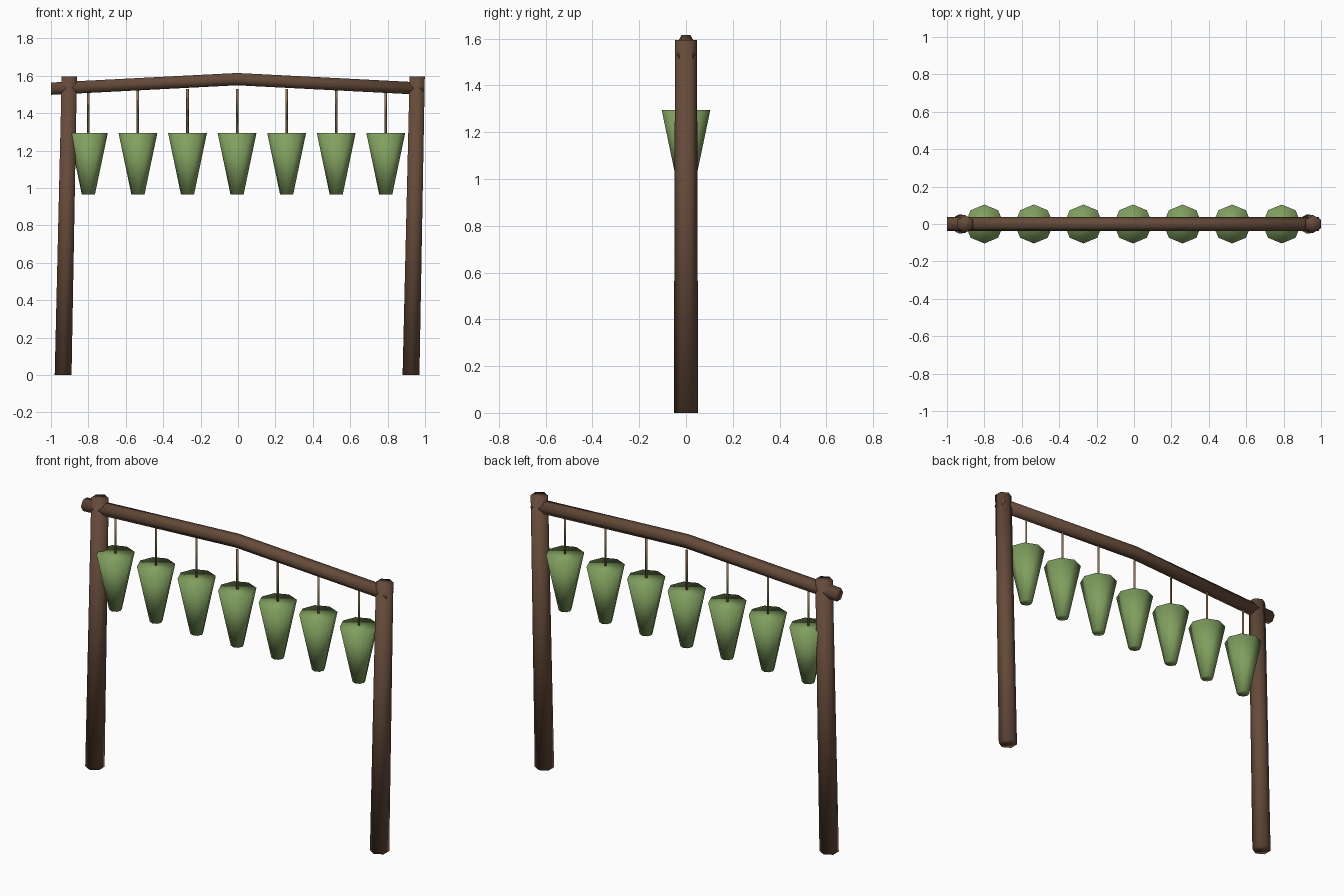
import bpy
import bmesh
from math import cos, sin, pi
from mathutils import Vector

cube = bpy.data.objects.get("Cube")
if cube:
    bpy.data.objects.remove(cube, do_unlink=True)


def material(name, colour):
    mat = bpy.data.materials.new(name)
    mat.use_nodes = True
    mat.diffuse_color = (*colour, 1)
    bsdf = mat.node_tree.nodes["Principled BSDF"]
    bsdf.inputs["Base Color"].default_value = (*colour, 1)
    bsdf.inputs["Roughness"].default_value = 0.9
    return mat


wood = material("brown wood", (0.13, 0.07, 0.042))
leaf = material("leaf green", (0.22, 0.35, 0.115))
twine = material("tan twine", (0.27, 0.18, 0.09))


def loft(name, rings, sides, u, v, mat):
    """Skin polygon rings (centre, radius) spanned by axes u and v, capped and smooth."""
    u, v = Vector(u), Vector(v)
    bm = bmesh.new()
    loops = []
    for centre, radius in rings:
        angles = [2 * pi * i / sides for i in range(sides)]
        loops.append([bm.verts.new(Vector(centre) + radius * (cos(a) * u + sin(a) * v))
                      for a in angles])
    for low, high in zip(loops, loops[1:]):
        for i in range(sides):
            j = (i + 1) % sides
            bm.faces.new((low[i], low[j], high[j], high[i]))
    bm.faces.new(loops[0][::-1])
    bm.faces.new(loops[-1])
    bmesh.ops.recalc_face_normals(bm, faces=bm.faces)
    for face in bm.faces:
        face.smooth = True
    mesh = bpy.data.meshes.new(name)
    bm.to_mesh(mesh)
    bm.free()
    mesh.materials.append(mat)
    obj = bpy.data.objects.new(name, mesh)
    bpy.context.collection.objects.link(obj)
    return obj


X, Y, Z = (1, 0, 0), (0, 1, 0), (0, 0, 1)
MID = -0.005

# Two hexagonal posts, both leaning the same way
for side, name in ((-1, "right_post"), (1, "left_post")):
    foot = MID + side * 0.93
    loft(name, [((foot, 0, 0), 0.052), ((foot + 0.033, 0, 1.595), 0.047)], 6, Y, X, wood)

# Crossbeam bent upward in the middle
loft("crossbeam", [((-1, 0, 1.531), 0.038), ((MID, 0, 1.582), 0.038),
                   ((0.99, 0, 1.531), 0.038)], 6, Y, Z, wood)

# Row of hanging tapered bundles on twine
for i in range(7):
    x = MID + (i - 3) * 0.265
    loft(f"hanging_bundle_{i + 1}", [((x, 0, 0.965), 0.035), ((x, 0, 1.295), 0.104)],
         8, X, Y, leaf)
    loft(f"twine_{i + 1}", [((x, 0, 1.28), 0.007), ((x, 0, 1.53), 0.007)], 4, X, Y, twine)
